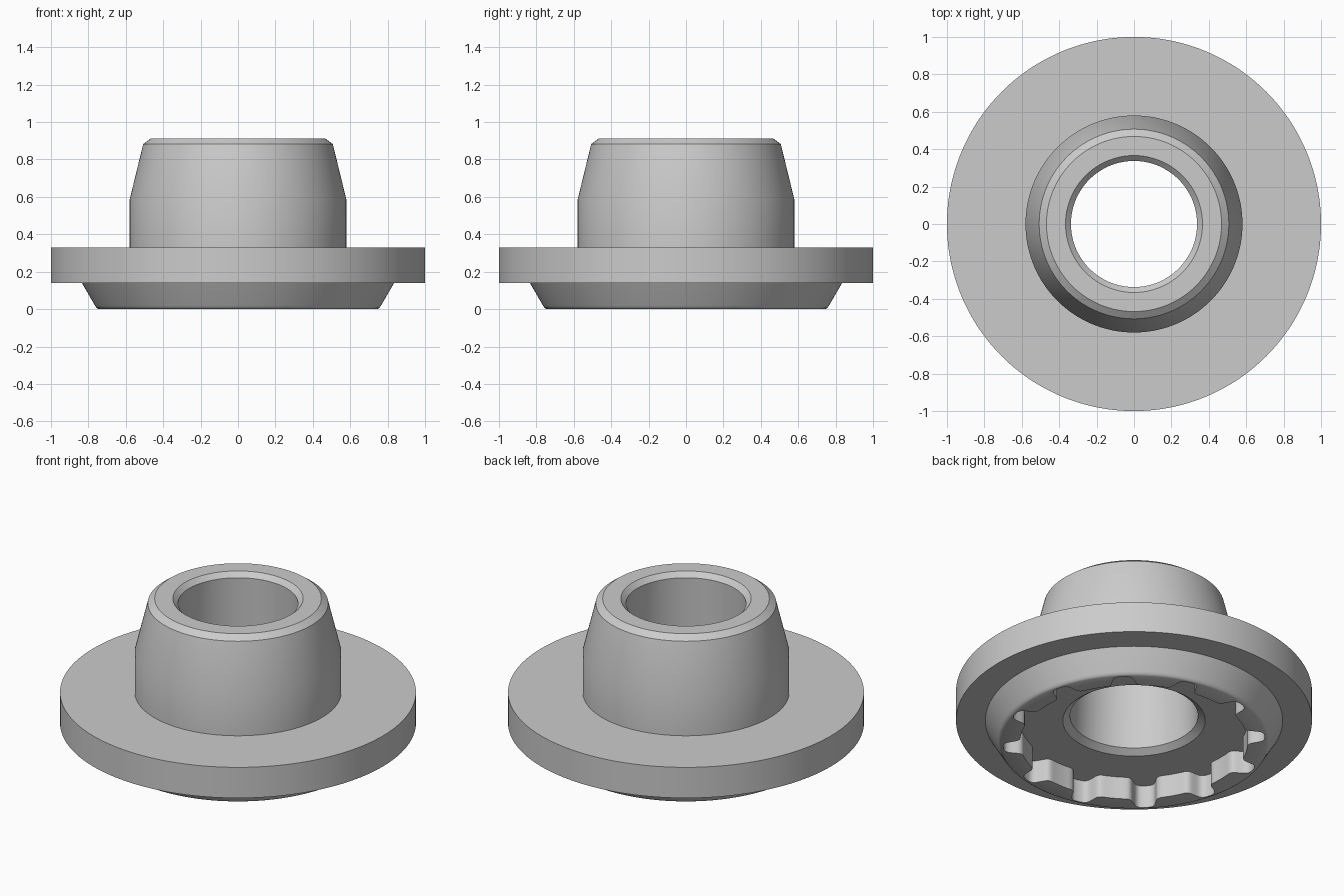
import bpy
import bmesh
import math

cube = bpy.data.objects.get("Cube")
if cube:
    bpy.data.objects.remove(cube, do_unlink=True)

LOBES = 12
PITCH = 2 * math.pi / LOBES

# Half of one socket lobe as (sideways offset, radial distance)
half_lobe = [(0, .737), (.022, .736), (.038, .731), (.050, .720), (.057, .704),
             (.063, .682), (.068, .662), (.074, .648), (.083, .639), (.095, .633)]
half = [(math.atan2(t, d), math.hypot(t, d)) for t, d in half_lobe]
land = half[-1][1]
half += [(PITCH * f, land) for f in (.35, .40, .45, .5)]

# Full pitch, mirrored about the lobe centre, repeated around the axis
pitch = [(-a, r) for a, r in reversed(half[1:-1])] + half
stations = [(a + (k + .5) * PITCH, r) for k in range(LOBES) for a, r in pitch]

# Closed section of the bushing; SOCKET marks rings that follow the lobed outline
SOCKET = None
section = [
    (SOCKET, 0), (.745, 0), (.756, .006), (.764, .018),    # underside rim
    (.835, .14), (1, .14), (1, .33),                       # boss and flange
    (.58, .33), (.58, .583), (.507, .882), (.468, .911),   # tapered sleeve
    (.366, .911), (.337, .882), (.36, .17), (.40, .14),    # chamfered bore
    (SOCKET, .14),                                         # socket floor
]


def lathe(name, section, material):
    bm = bmesh.new()
    rings = []
    for radius, z in section:
        rings.append([bm.verts.new(((radius or r) * math.cos(a),
                                    (radius or r) * math.sin(a), z))
                      for a, r in stations])
    n = len(stations)
    for i, low in enumerate(rings):
        high = rings[(i + 1) % len(rings)]
        for j in range(n):
            k = (j + 1) % n
            bm.faces.new((low[j], low[k], high[k], high[j]))
    bmesh.ops.recalc_face_normals(bm, faces=bm.faces)
    mesh = bpy.data.meshes.new(name)
    bm.to_mesh(mesh)
    bm.free()
    mesh.materials.append(material)
    obj = bpy.data.objects.new(name, mesh)
    bpy.context.collection.objects.link(obj)
    return obj


# Single plain grey
grey = bpy.data.materials.new("plain_grey")
grey.use_nodes = True
colour = (.6, .6, .6, 1)
grey.diffuse_color = colour
grey.node_tree.nodes["Principled BSDF"].inputs["Base Color"].default_value = colour

bushing = lathe("flanged_bushing", section, grey)
bpy.ops.object.select_all(action='DESELECT')
bushing.select_set(True)
bpy.context.view_layer.objects.active = bushing
bpy.ops.object.shade_smooth_by_angle(angle=math.radians(30))
